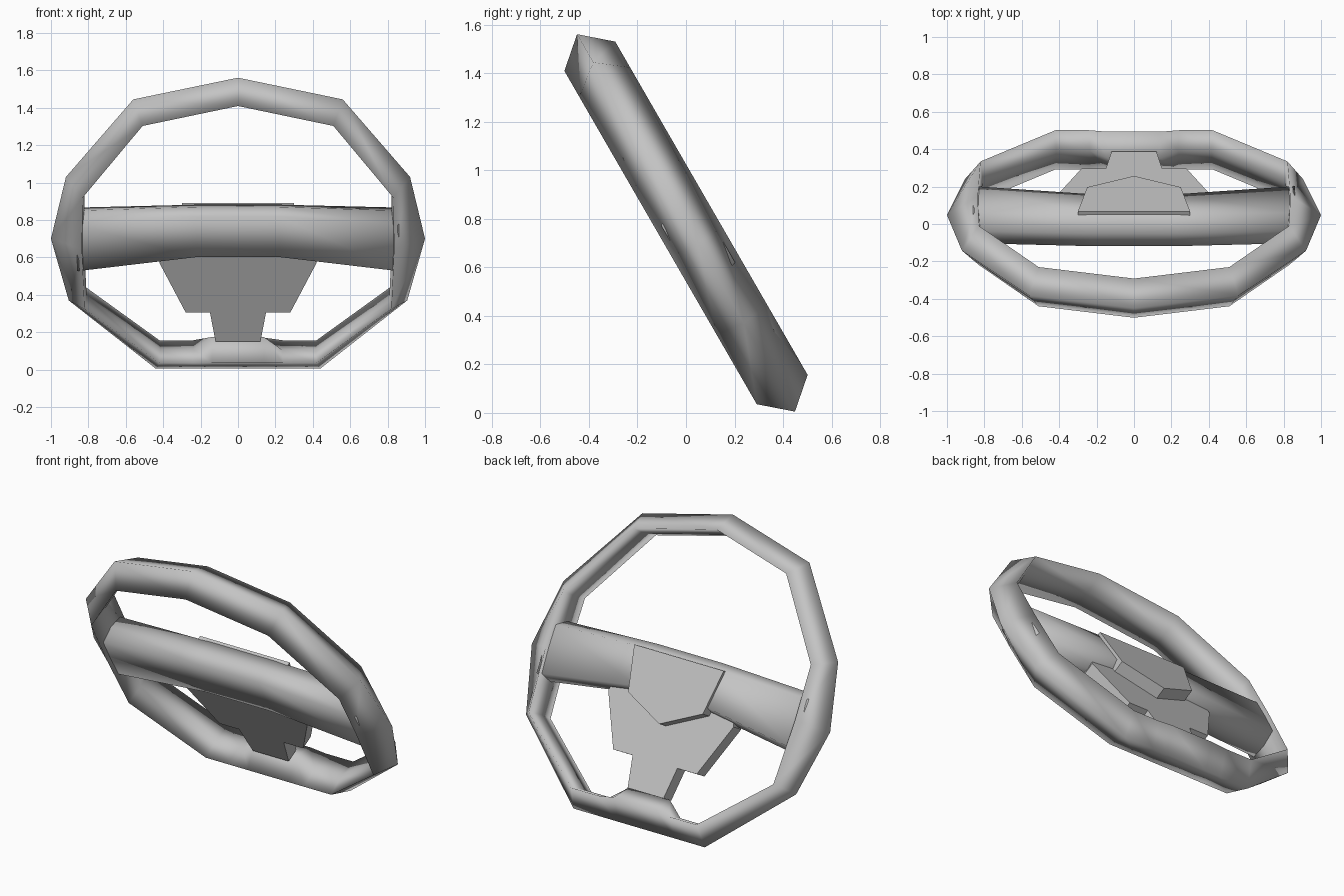
import bpy, bmesh, math
from mathutils import Matrix

cube = bpy.data.objects.get("Cube")
if cube:
    bpy.data.objects.remove(cube, do_unlink=True)

grey = bpy.data.materials.new("plain_grey")
grey.use_nodes = True
colour = (0.55, 0.55, 0.55, 1)
grey.diffuse_color = colour
grey.node_tree.nodes["Principled BSDF"].inputs["Base Color"].default_value = colour

# Wheel plane: local x across, local y up the wheel, local z to the front
TILT = Matrix.Translation((0, 0, 0.783)) @ Matrix.Rotation(math.radians(120), 4, 'X')


def finish(name, bm, smooth):
    bmesh.ops.recalc_face_normals(bm, faces=bm.faces)
    bm.transform(TILT)
    for f in bm.faces:
        f.smooth = smooth
    mesh = bpy.data.meshes.new(name)
    bm.to_mesh(mesh)
    bm.free()
    mesh.materials.append(grey)
    obj = bpy.data.objects.new(name, mesh)
    bpy.context.scene.collection.objects.link(obj)


def loft(name, sections, closed):
    """Skin a row of equal-sized cross-sections."""
    bm = bmesh.new()
    rings = [[bm.verts.new(p) for p in s] for s in sections]
    n = len(rings[0])
    for i in range(len(rings) - (0 if closed else 1)):
        a, b = rings[i], rings[(i + 1) % len(rings)]
        for j in range(n):
            k = (j + 1) % n
            bm.faces.new((a[j], a[k], b[k], b[j]))
    if not closed:
        bm.faces.new(rings[0])
        bm.faces.new(rings[-1])
    finish(name, bm, True)


def plate(name, half, back, front):
    """Extrude a mirrored outline between two depths."""
    outline = half + [(-x, y) for x, y in reversed(half) if x > 0]
    bm = bmesh.new()
    face = bm.faces.new([bm.verts.new((x, y, back)) for x, y in outline])
    ext = bmesh.ops.extrude_face_region(bm, geom=[face])
    verts = [g for g in ext["geom"] if isinstance(g, bmesh.types.BMVert)]
    bmesh.ops.translate(bm, verts=verts, vec=(0, 0, front - back))
    finish(name, bm, False)


# Rim: outer point, inner corner, and lift of the inner wall at each station
stations = [
    ((0, 0.898), (0, 0.793), 0),
    ((0.56, 0.764), (0.51, 0.67), 0),
    ((0.92, 0.285), (0.83, 0.228), 0),
    ((1.0, -0.096), (0.835, -0.09), 0),
    ((0.905, -0.477), (0.82, -0.46), 0),
    ((0.44, -0.898), (0.42, -0.793), 0),
    ((0.24, -0.898), (0.24, -0.793), 0),
    ((0.14, -0.898), (0.14, -0.793), 0.08),
]
DEPTH = 0.121


def rim_section(outer, corner, lift, side):
    (ox, oy), (cx, cy) = outer, corner
    return [(side * ox, oy, 0), (side * cx, cy, DEPTH),
            (side * cx * 0.987, cy * 0.987 + lift, 0),
            (side * cx, cy + lift * 0.2, -DEPTH)]


right_half = [rim_section(*s, 1) for s in stations]
left_half = [rim_section(*s, -1) for s in stations[:0:-1]]
loft("rim", right_half + left_half, True)

# Crossbar: six-sided, bowed upward in the middle
bar_end = [(0.077, 0), (0.042, 0.094), (-0.242, 0.094),
           (-0.272, 0), (-0.242, -0.094), (0.042, -0.094)]
bar_mid = [(0.1, 0), (0.09, 0.085), (-0.155, 0.094),
           (-0.185, 0), (-0.155, -0.094), (0.06, -0.094)]
loft("crossbar", [[(x, y, z) for y, z in sec] for x, sec in
                  ((-0.86, bar_end), (-0.22, bar_mid),
                   (0.22, bar_mid), (0.86, bar_end))], False)

# Lower spoke with stepped sides
plate("lower_spoke", [(0.38, -0.1), (0.42, -0.22), (0.28, -0.525),
                      (0.15, -0.525), (0.12, -0.705)], -0.04, 0.045)

# Five-sided pad over the hub
plate("hub_pad", [(0.3, 0.06), (0.25, -0.2), (0, -0.32)], -0.112, -0.03)
